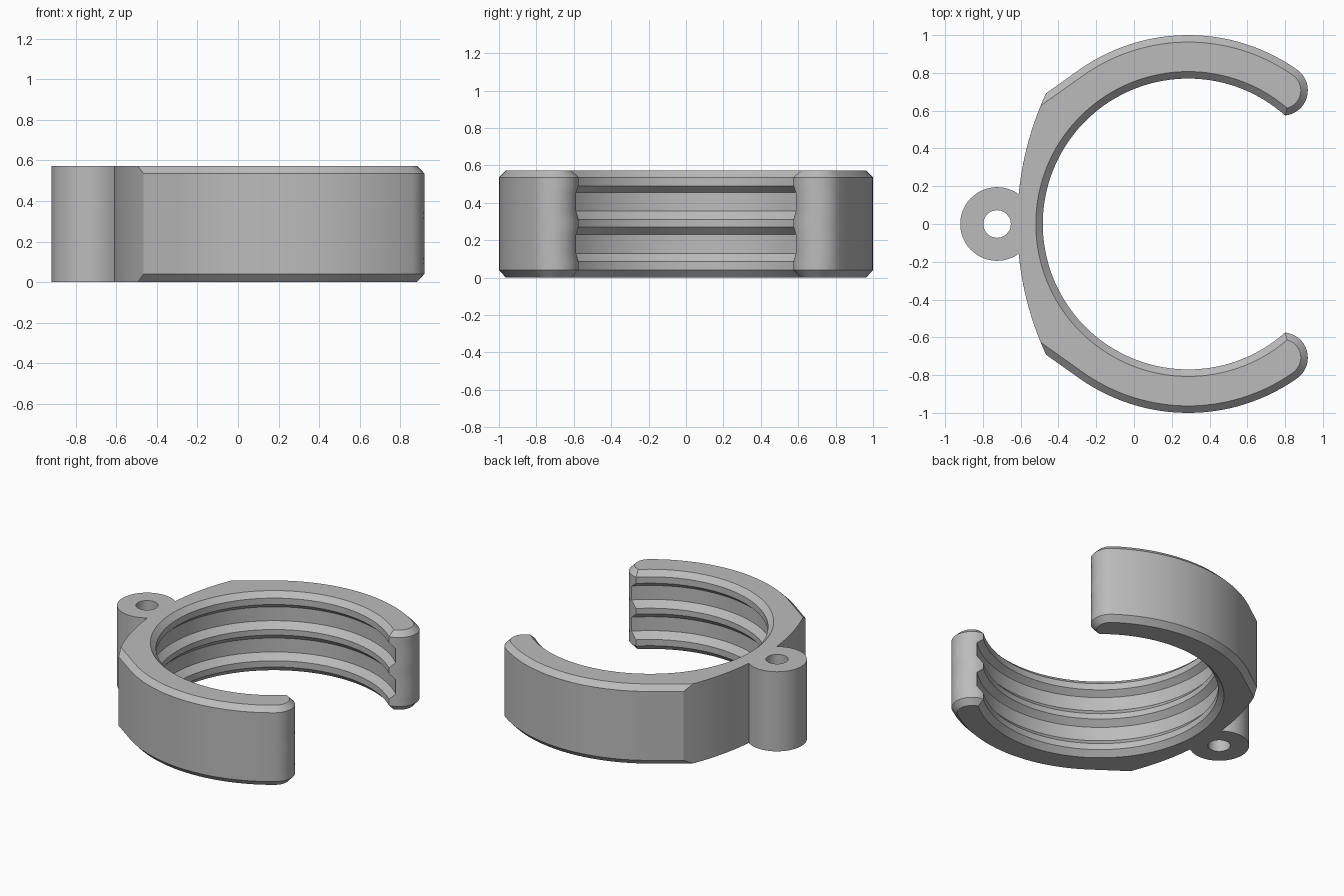
import bpy, bmesh
from math import sin, cos, acos, atan2, pi, radians, sqrt
from mathutils import Vector

cube = bpy.data.objects.get("Cube")
if cube:
    bpy.data.objects.remove(cube, do_unlink=True)

# Main dimensions
HEIGHT = 0.573
CENTRE = Vector((0.287, 0))          # axis of the ring
OUTER, INNER, GROOVE = 1.0, 0.77, 0.81
BEVEL = 0.037
TIP_DIST, TIP_ANGLE = 0.866, radians(54.8)
TIP_R = OUTER - TIP_DIST
FLAT_ANGLE = radians(125.4)          # where the outside turns straight
BACK_C, BACK_R = Vector((1.032, 0)), 1.65
LUG_C, LUG_R, HOLE_R = Vector((-0.725, 0)), 0.195, 0.073


def polar(centre, r, a):
    return centre + Vector((r * cos(a), r * sin(a)))


def arc(centre, r, a0, a1, n):
    return [polar(centre, r, a0 + (a1 - a0) * i / n) for i in range(n + 1)]


def half_outline(bevel, inner):
    """Outline of the +y half, from the lug round the arm to the inside."""
    # lug and curved back wall
    gap = BACK_C.x - LUG_C.x
    jx = (gap**2 + LUG_R**2 - BACK_R**2) / (2 * gap)
    join = LUG_C + Vector((jx, sqrt(LUG_R**2 - jx**2)))
    pts = arc(LUG_C, LUG_R, pi, atan2(join.y, jx), 20)
    # corner where the straight flank meets the back wall
    start = polar(CENTRE, OUTER - bevel, FLAT_ANGLE)
    along = Vector((-sin(FLAT_ANGLE), cos(FLAT_ANGLE)))
    rel = start - BACK_C
    b = rel.dot(along)
    corner = start + along * (-b + sqrt(b * b - rel.dot(rel) + BACK_R**2))
    a_join, a_corner = [atan2(p.y, p.x - BACK_C.x) for p in (join, corner)]
    pts += arc(BACK_C, BACK_R, a_join, a_corner, 10)[1:]
    # outer arm and rounded tip, ending at the inner wall
    pts += arc(CENTRE, OUTER - bevel, FLAT_ANGLE, TIP_ANGLE, 28)
    tip, r = polar(CENTRE, TIP_DIST, TIP_ANGLE), TIP_R - bevel
    sweep = acos((inner**2 - TIP_DIST**2 - r**2) / (2 * TIP_DIST * r))
    pts += arc(tip, r, TIP_ANGLE, TIP_ANGLE - sweep, 16)[1:]
    end = pts[-1] - CENTRE
    pts += arc(CENTRE, inner, atan2(end.y, end.x), pi, 48)[1:]
    return pts


def outline(bevel, inner):
    half = half_outline(bevel, inner)
    return half + [Vector((p.x, -p.y)) for p in reversed(half[1:-1])]


# Levels: height, outside bevel, inside radius (three ribs, two grooves)
levels = [(0, BEVEL, INNER + BEVEL), (0.04, 0, INNER), (0.085, 0, INNER),
          (0.13, 0, GROOVE), (0.23, 0, GROOVE), (0.27, 0, INNER),
          (0.31, 0, INNER), (0.355, 0, GROOVE), (0.455, 0, GROOVE),
          (0.49, 0, INNER), (0.536, 0, INNER), (HEIGHT, BEVEL, INNER + BEVEL)]

# Clip body: loft through the levels and cap both ends
bm = bmesh.new()
rings = [[bm.verts.new((p.x, p.y, z)) for p in outline(c, r)]
         for z, c, r in levels]
for low, high in zip(rings, rings[1:]):
    for i in range(len(low)):
        bm.faces.new((low[i - 1], low[i], high[i], high[i - 1]))
bm.faces.new(rings[0])
bm.faces.new(rings[-1])
bmesh.ops.recalc_face_normals(bm, faces=bm.faces)
mesh = bpy.data.meshes.new("ring_clip")
bm.to_mesh(mesh)
bm.free()
clip = bpy.data.objects.new("ring_clip", mesh)
bpy.context.collection.objects.link(clip)

# Material
grey = bpy.data.materials.new("plain_grey")
grey.use_nodes = True
colour = (0.5, 0.5, 0.5, 1)
grey.diffuse_color = colour
grey.node_tree.nodes["Principled BSDF"].inputs["Base Color"].default_value = colour
mesh.materials.append(grey)

# Pin hole through the lug
bpy.ops.mesh.primitive_cylinder_add(vertices=40, radius=HOLE_R, depth=2 * HEIGHT,
                                    location=(LUG_C.x, 0, HEIGHT / 2))
cutter = bpy.context.object
cutter.name = "pin_hole_cutter"
cutter.hide_render = True
cutter.data.materials.append(grey)
cut = clip.modifiers.new("pin_hole", 'BOOLEAN')
cut.operation = 'DIFFERENCE'
cut.solver = 'EXACT'
cut.object = cutter
bpy.ops.object.select_all(action='DESELECT')
clip.select_set(True)
bpy.context.view_layer.objects.active = clip
bpy.ops.object.modifier_apply(modifier=cut.name)
bpy.data.objects.remove(cutter, do_unlink=True)

# Smooth curves, crisp edges
bpy.ops.object.shade_smooth_by_angle(angle=radians(25))
